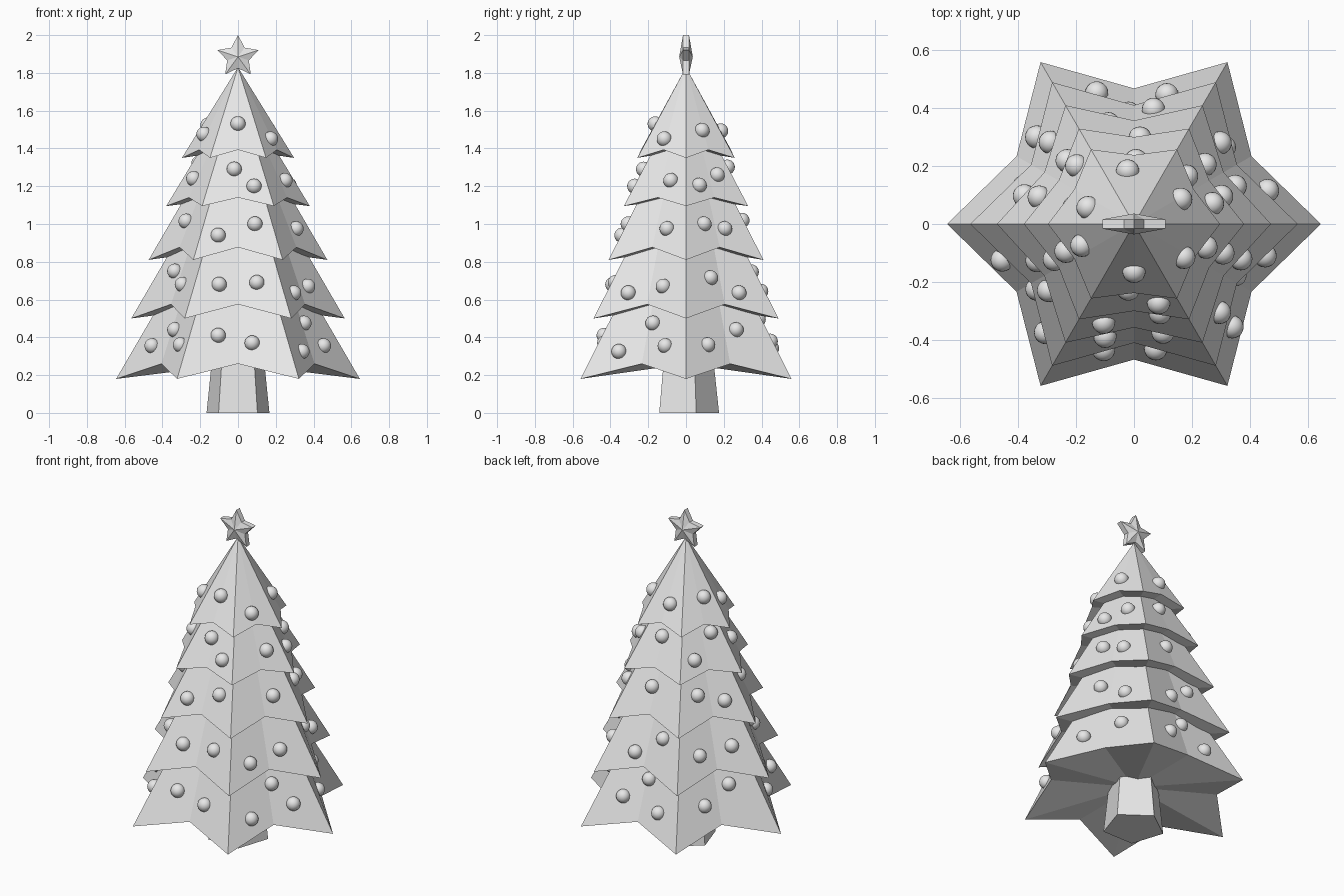
import bpy, bmesh, math
from mathutils import Vector, Matrix
from mathutils.bvhtree import BVHTree

if "Cube" in bpy.data.objects:
    bpy.data.objects.remove(bpy.data.objects["Cube"])

grey = bpy.data.materials.new("plain grey")
grey.diffuse_color = (0.8, 0.8, 0.8, 1)
grey.use_nodes = True
grey.node_tree.nodes["Principled BSDF"].inputs["Base Color"].default_value = grey.diffuse_color


def finish(bm, name, smooth=False):
    bmesh.ops.recalc_face_normals(bm, faces=bm.faces)
    for f in bm.faces:
        f.smooth = smooth
    me = bpy.data.meshes.new(name)
    bm.to_mesh(me)
    me.materials.append(grey)
    ob = bpy.data.objects.new(name, me)
    bpy.context.collection.objects.link(ob)
    return ob


def polar(r, deg, z):
    a = math.radians(deg)
    return Vector((r * math.cos(a), r * math.sin(a), z))


# Branch tiers: tip radius, tip z, valley radius, valley z, top z, slope
TIERS = [
    (0.645, 0.18, 0.468, 0.26, 0.62, 1.72),
    (0.565, 0.50, 0.41, 0.575, 0.92, 1.72),
    (0.473, 0.81, 0.357, 0.877, 1.18, 1.72),
    (0.38, 1.095, 0.30, 1.14, 1.43, 1.65),
    (0.297, 1.35, 0.238, 1.393, 1.83, 1.616),
]
trees = []
for n, (rt, zt, rv, zv, top, slope) in enumerate(TIERS):
    bm = bmesh.new()
    r_top = max(rt - (top - zt) / slope, 0)
    low, high = [], []
    for i in range(12):
        tip = i % 2 == 0
        low.append(bm.verts.new(polar(rt if tip else rv, 30 * i, zt if tip else zv)))
        if r_top > 0.01:
            high.append(bm.verts.new(polar(r_top * (1 if tip else 0.866), 30 * i, top)))
    under = bm.verts.new((0, 0, zv))
    apex = bm.verts.new((0, 0, top)) if not high else None
    for i in range(12):
        j = (i + 1) % 12
        bm.faces.new((low[j], low[i], under))
        if high:
            bm.faces.new((low[i], low[j], high[j], high[i]))
        else:
            bm.faces.new((low[i], low[j], apex))
    if high:
        bm.faces.new(high)
    ob = finish(bm, f"branch_tier_{n + 1}")
    trees.append(BVHTree.FromBMesh(bm))
    bm.free()

# Five-sided tapered trunk
bm = bmesh.new()
bmesh.ops.create_cone(bm, cap_ends=True, segments=5, radius1=0.175, radius2=0.143, depth=0.3)
pts = [(0.175, 0), (0.143, 0.3)]
for v in bm.verts:
    r, z = pts[0] if v.co.z < 0 else pts[1]
    k = round((math.degrees(math.atan2(v.co.y, v.co.x)) - 90) / 72)
    v.co = polar(r, 90 + 72 * k, z)
finish(bm, "trunk")
bm.free()

# Faceted star: thick rim with a raised centre on both sides
bm = bmesh.new()
rims = []
for side in (-1, 1):
    ring = []
    for i in range(10):
        p = polar(0.115 if i % 2 == 0 else 0.06, 90 + 36 * i, 0)
        ring.append(bm.verts.new((p.x, side * 0.016, 1.885 + p.y)))
    c = bm.verts.new((0, side * 0.036, 1.885))
    for i in range(10):
        bm.faces.new((ring[i], ring[(i + 1) % 10], c))
    rims.append(ring)
for i in range(10):
    j = (i + 1) % 10
    bm.faces.new((rims[0][i], rims[0][j], rims[1][j], rims[1][i]))
finish(bm, "top_star")
bm.free()

# Baubles: positions in three view planes (right, up), projected onto the branches
FRONT = [(0, 1.53), (-0.02, 1.29), (0.085, 1.20), (0.09, 1.0), (-0.105, 0.94),
         (-0.1, 0.68), (0.1, 0.69), (-0.105, 0.41), (0.075, 0.37),
         (-0.18, 1.475), (-0.235, 1.24), (-0.275, 1.015), (-0.335, 0.75),
         (-0.295, 0.68), (-0.335, 0.44), (-0.305, 0.36), (-0.455, 0.355)]
RIGHT = [(-0.115, 1.45), (-0.08, 1.23), (-0.10, 0.975), (-0.305, 0.635), (-0.12, 0.67),
         (-0.355, 0.325), (-0.175, 0.475), (-0.11, 0.355), (0.085, 1.495), (0.07, 1.205),
         (0.165, 1.26), (0.095, 1.0), (0.205, 0.975), (0.13, 0.715), (0.28, 0.635),
         (0.115, 0.36), (0.265, 0.44)]
BACK = [(-0.087, 1.284), (0.098, 1.323), (-0.131, 1.105), (0.047, 0.971), (0.137, 1.127),
        (-0.187, 0.826), (0.064, 0.776), (0.215, 0.748), (-0.282, 0.463), (-0.126, 0.535),
        (0.075, 0.440), (0.254, 0.496), (-0.349, 0.217), (-0.204, 0.312), (-0.154, 0.122),
        (0.103, 0.161), (0.237, 0.284)]
bm = bmesh.new()
for az, el, points in ((-90, 0, FRONT), (0, 0, RIGHT), (125, 25, BACK)):
    e = math.radians(el)
    flat = polar(1, az, 0)
    view = flat * math.cos(e) + Vector((0, 0, math.sin(e)))
    up = Vector((0, 0, math.cos(e))) - flat * math.sin(e)
    right = polar(1, az + 90, 0)
    for h, v in points:
        start = right * h + up * v + view * 4
        hits = [t.ray_cast(start, -view) for t in trees]
        hits = [x for x in hits if x[0] is not None]
        if hits:
            spot = min(hits, key=lambda x: x[3])[0]
            bmesh.ops.create_uvsphere(bm, u_segments=20, v_segments=12, radius=0.04,
                                      matrix=Matrix.Translation(spot))
finish(bm, "baubles", smooth=True)
bm.free()
